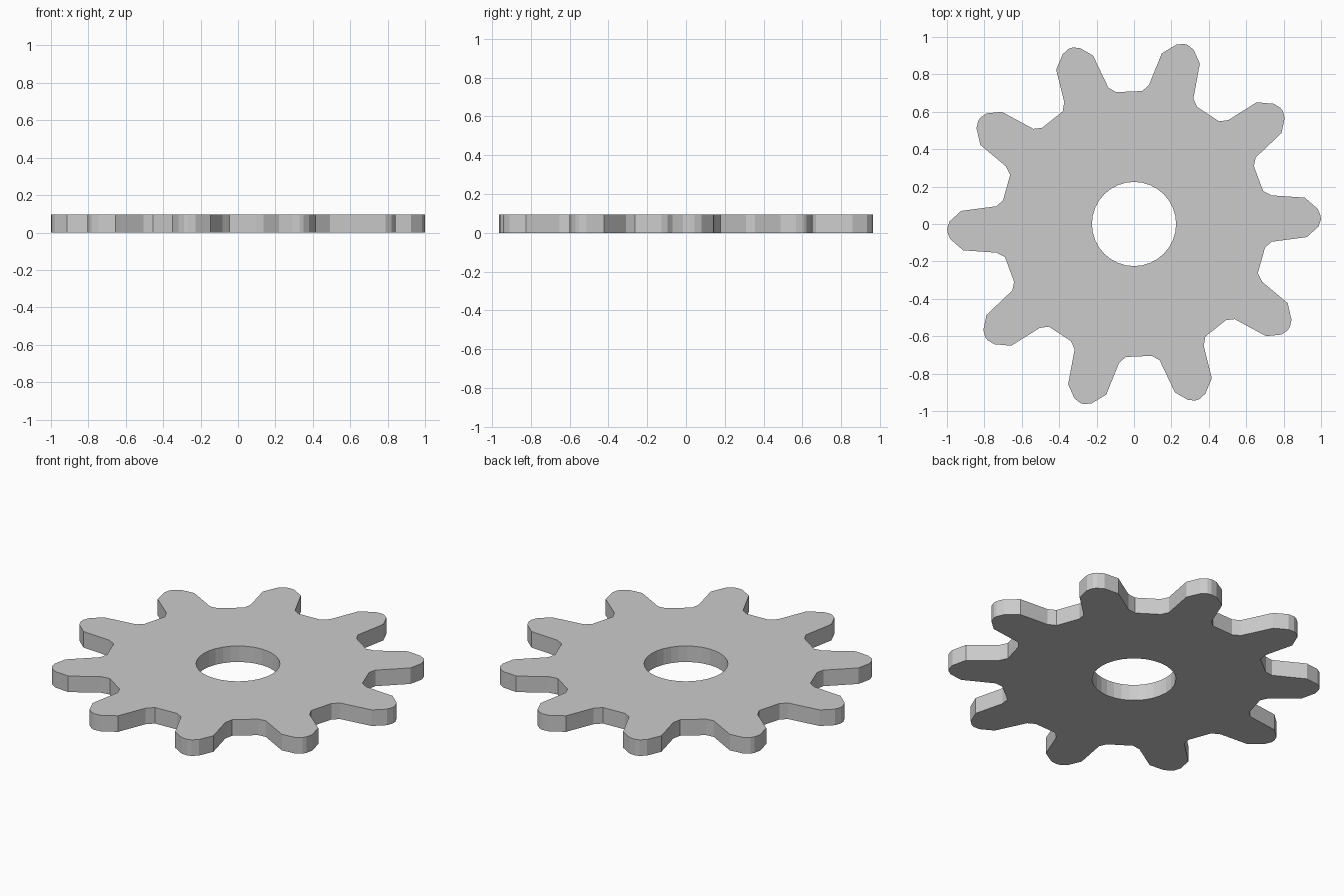
import bpy
from math import cos, sin, tau

if "Cube" in bpy.data.objects:
    bpy.data.objects.remove(bpy.data.objects["Cube"])

TEETH = 10
THICKNESS = 0.095
HOLE_RADIUS = 0.225

# One slightly skewed tooth, from its lower root to its upper root
tooth = [(0.70, -0.127), (0.735, -0.095), (0.924, -0.07), (0.985, -0.015),
         (0.999, 0.022), (0.998, 0.044), (0.982, 0.081), (0.913, 0.141),
         (0.735, 0.153), (0.69, 0.177)]


def rotated(p, a):
    return (p[0] * cos(a) - p[1] * sin(a), p[0] * sin(a) + p[1] * cos(a))


def add_outline(curve, points):
    spline = curve.splines.new('POLY')
    spline.points.add(len(points) - 1)
    for point, (x, y) in zip(spline.points, points):
        point.co = (x, y, 0, 1)
    spline.use_cyclic_u = True


# Toothed rim and round bore as a filled, extruded flat profile
profile = bpy.data.curves.new("gear_wheel", 'CURVE')
profile.dimensions = '2D'
profile.fill_mode = 'BOTH'
profile.extrude = THICKNESS / 2
add_outline(profile, [rotated(p, tau * i / TEETH) for i in range(TEETH) for p in tooth])
add_outline(profile, [rotated((HOLE_RADIUS, 0), tau * i / 32) for i in range(32)])

gear = bpy.data.objects.new("gear_wheel", profile)
bpy.context.collection.objects.link(gear)
gear.location.z = THICKNESS / 2
bpy.context.view_layer.objects.active = gear
gear.select_set(True)
bpy.ops.object.convert(target='MESH')

# Weld caps to walls and keep crisp flat facets
bpy.ops.object.mode_set(mode='EDIT')
bpy.ops.mesh.select_all(action='SELECT')
bpy.ops.mesh.remove_doubles(threshold=0.0005)
bpy.ops.mesh.normals_make_consistent(inside=False)
bpy.ops.object.mode_set(mode='OBJECT')
bpy.ops.object.shade_flat()
